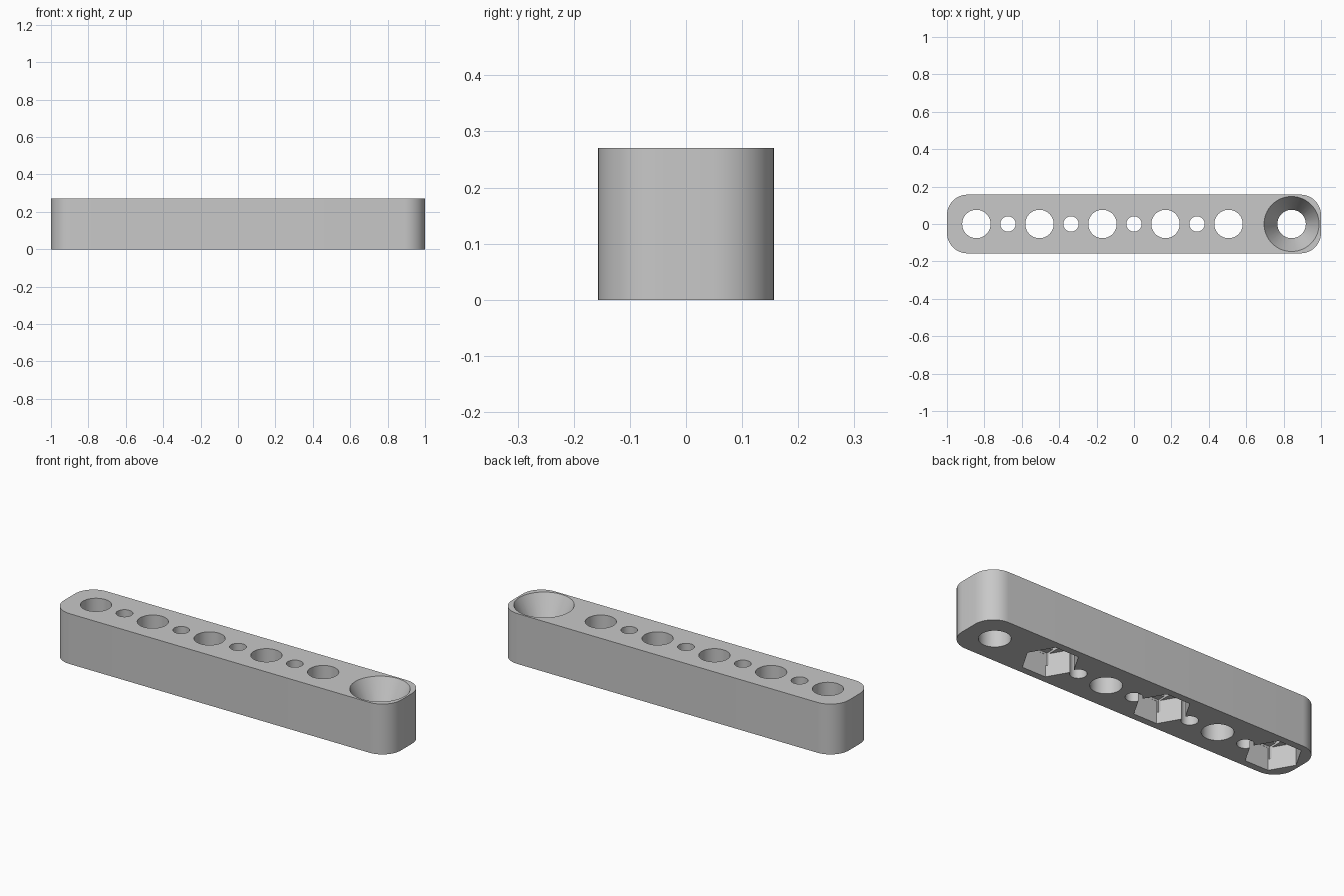
import bpy, bmesh, math
from mathutils import Matrix

old = bpy.data.objects.get("Cube")
if old:
    bpy.data.objects.remove(old, do_unlink=True)

HEIGHT, HALF_WIDTH, CORNER = 0.27, 0.157, 0.11
PITCH = 0.337
HOLE_R, PIN_R, SINK_R, SINK_DEPTH = 0.076, 0.041, 0.147, 0.14
NUT_R, NUT_DEPTH, STEP = 0.138, 0.12, 0.01

grey = bpy.data.materials.new("light_grey")
grey.use_nodes = True
colour = (0.58, 0.58, 0.58, 1)
grey.diffuse_color = colour
grey.node_tree.nodes["Principled BSDF"].inputs["Base Color"].default_value = colour


def make_object(name, bm):
    mesh = bpy.data.meshes.new(name)
    bmesh.ops.recalc_face_normals(bm, faces=bm.faces)
    bm.to_mesh(mesh)
    bm.free()
    mesh.materials.append(grey)
    obj = bpy.data.objects.new(name, mesh)
    bpy.context.collection.objects.link(obj)
    return obj


def cone(x, z0, z1, r0, r1, sides=64):
    bm = bmesh.new()
    bmesh.ops.create_cone(bm, cap_ends=True, segments=sides, radius1=r0, radius2=r1,
                          depth=z1 - z0, matrix=Matrix.Translation((x, 0, (z0 + z1) / 2)))
    return bm


def box(x, z0, z1, wide, deep):
    bm = bmesh.new()
    place = Matrix.Translation((x, 0, (z0 + z1) / 2))
    bmesh.ops.create_cube(bm, size=1, matrix=place @ Matrix.Diagonal((wide, deep, z1 - z0, 1)))
    return bm


# Bar with rounded upright corners
bm = box(0, 0, HEIGHT, 2, HALF_WIDTH * 2)
upright = [e for e in bm.edges if abs(e.verts[0].co.z - e.verts[1].co.z) > HEIGHT / 2]
bmesh.ops.bevel(bm, geom=upright, offset=CORNER, segments=12, profile=0.5, affect='EDGES')
bar = make_object("mounting_bar", bm)
bpy.context.view_layer.objects.active = bar


def cut(bm):
    cutter = make_object("cutter", bm)
    cutter.hide_render = True
    mod = bar.modifiers.new("cut", 'BOOLEAN')
    mod.operation, mod.solver, mod.object = 'DIFFERENCE', 'EXACT', cutter
    bpy.ops.object.modifier_apply(modifier=mod.name)
    bpy.data.objects.remove(cutter, do_unlink=True)


# Row of bolt holes, with pin holes between the first five
for i in range(6):
    x = (i - 2.5) * PITCH
    cut(cone(x, -0.1, HEIGHT + 0.1, HOLE_R, HOLE_R))
    if i < 4:
        cut(cone(x + PITCH / 2, -0.1, HEIGHT + 0.1, PIN_R, PIN_R))

# Nut pockets below every other hole, with two shallow stepped recesses in the roof
for i in (0, 2, 4):
    x = (i - 2.5) * PITCH
    side = HOLE_R * 2 + 0.004
    hexagon = cone(x, -0.1, NUT_DEPTH, NUT_R, NUT_R, 6)
    # Turn a corner of the hexagon to point along the bar
    corner = min(hexagon.verts, key=lambda v: abs(v.co.y))
    if abs(corner.co.y) > 0.01:
        bmesh.ops.rotate(hexagon, verts=hexagon.verts, cent=(x, 0, 0),
                         matrix=Matrix.Rotation(math.radians(30), 3, 'Z'))
    cut(hexagon)
    cut(box(x, NUT_DEPTH / 2, NUT_DEPTH + STEP, side, NUT_R * 1.72))
    cut(box(x, NUT_DEPTH / 2, NUT_DEPTH + 2 * STEP, side, side))

# Countersink at the left end
slope = (SINK_R - HOLE_R) / SINK_DEPTH
extra = 0.02
cut(cone(2.5 * PITCH, HEIGHT - SINK_DEPTH - extra, HEIGHT + extra,
         HOLE_R - slope * extra, SINK_R + slope * extra))

bpy.ops.object.select_all(action='DESELECT')
bar.select_set(True)
bpy.ops.object.shade_smooth_by_angle(angle=math.radians(25))
